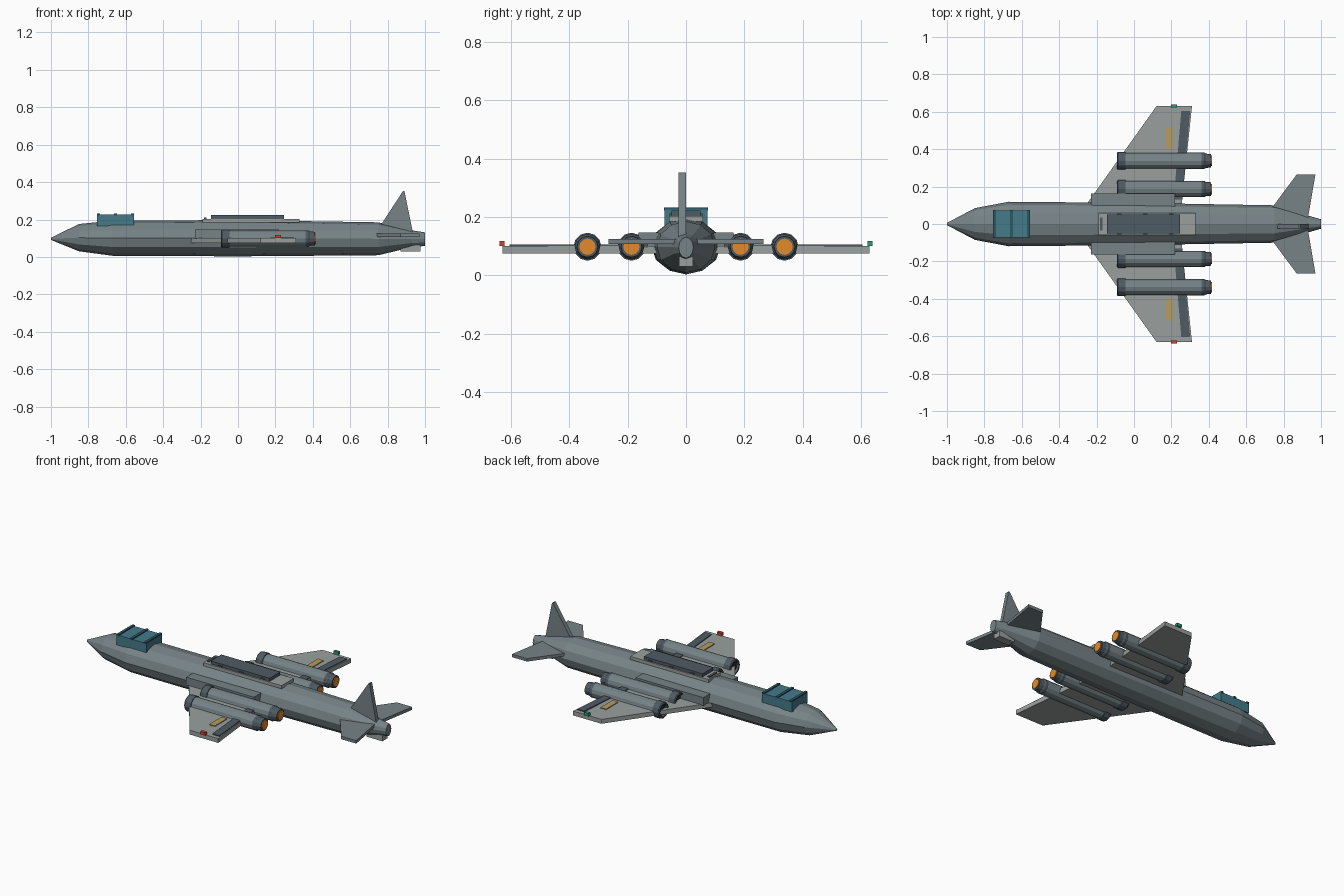
import bpy, bmesh, math

if "Cube" in bpy.data.objects:
    bpy.data.objects.remove(bpy.data.objects["Cube"])

mats = {}


def mat(name, rgb):
    m = bpy.data.materials.new(name)
    m.diffuse_color = [(c / 255) ** 2.2 for c in rgb] + [1]
    m.use_nodes = True
    m.node_tree.nodes["Principled BSDF"].inputs["Base Color"].default_value = m.diffuse_color
    mats[name] = m


for n, c in {"hull": (118, 130, 134), "wing": (152, 159, 157), "dark": (80, 91, 99),
             "intake": (42, 47, 52), "teal": (70, 122, 136), "rib": (48, 88, 100),
             "orange": (226, 138, 48), "tan": (180, 155, 95), "red": (200, 70, 50),
             "green": (50, 150, 115)}.items():
    mat(n, c)


def finish(name, bm, material):
    bmesh.ops.recalc_face_normals(bm, faces=bm.faces[:])
    me = bpy.data.meshes.new(name)
    bm.to_mesh(me)
    bm.free()
    me.materials.append(mats[material])
    ob = bpy.data.objects.new(name, me)
    bpy.context.collection.objects.link(ob)
    return ob


def loft(name, stations, material, y=0, sides=12):
    """Rings along x from (x, half width, half height, centre z)."""
    bm = bmesh.new()
    rings = []
    for x, ry, rz, cz in stations:
        rings.append([bm.verts.new((x, y + ry * math.cos(2 * math.pi * i / sides),
                                    cz + rz * math.sin(2 * math.pi * i / sides)))
                      for i in range(sides)])
    for a, b in zip(rings, rings[1:]):
        for i in range(sides):
            j = (i + 1) % sides
            bm.faces.new((a[i], a[j], b[j], b[i]))
    bm.faces.new(rings[0])
    bm.faces.new(rings[-1])
    return finish(name, bm, material)


def slab(name, pts, lo, hi, material, axis="z", sign=1):
    """Extrude an outline in the xy plane (axis z) or the xz plane (axis y)."""
    bm = bmesh.new()

    def place(u, v, w):
        return (u, v * sign, w) if axis == "z" else (u, w, v)
    a = [bm.verts.new(place(u, v, lo)) for u, v in pts]
    b = [bm.verts.new(place(u, v, hi)) for u, v in pts]
    bm.faces.new(a)
    bm.faces.new(b)
    for i in range(len(pts)):
        j = (i + 1) % len(pts)
        bm.faces.new((a[i], a[j], b[j], b[i]))
    return finish(name, bm, material)


def box(name, x0, x1, y0, y1, z0, z1, material, sign=1):
    return slab(name, [(x0, y0), (x1, y0), (x1, y1), (x0, y1)], z0, z1, material, "z", sign)


# Fuselage
loft("fuselage", [(-1, .006, .006, .097), (-.85, .085, .073, .103), (-.67, .119, .094, .1),
                  (0, .113, .097, .1), (.75, .1, .088, .097), (.93, .045, .045, .097),
                  (1, .025, .036, .095)], "hull")

# Canopy with ribs
box("canopy", -.755, -.555, -.073, .073, .165, .226, "teal")
for i, x in enumerate((-.745, -.655, -.565)):
    box(f"canopy_rib_{i}", x - .008, x + .008, -.076, .076, .222, .232, "rib")

# Dorsal plate with equipment housing
box("dorsal_plate", -.19, .33, -.058, .058, .185, .204, "wing")
box("dorsal_housing", -.145, .245, -.05, .05, .2, .223, "dark")
box("dorsal_vent", -.182, -.168, -.035, .035, .2, .21, "dark")
for s in (1, -1):
    for i, x in enumerate((-.08, .06, .2)):
        box(f"dorsal_clamp_{i}_{s}", x - .012, x + .012, .046, .057, .2, .212, "dark", s)

# Wings, engines and tailplane on both sides
for s, side in ((1, "left"), (-1, "right")):
    slab(f"{side}_wing", [(-.265, .09), (.12, .63), (.31, .63), (.25, .06), (-.2, .06)],
         .074, .1, "wing", sign=s)
    slab(f"{side}_flap", [(.212, .13), (.253, .605), (.3, .605), (.258, .13)],
         .095, .105, "dark", sign=s)
    box(f"{side}_wing_panel", .17, .207, .4, .515, .095, .105, "tan", s)
    box(f"{side}_tip_light", .198, .23, .622, .64, .1, .118, "green" if s > 0 else "red", s)
    box(f"{side}_root_fairing", -.23, .22, .08, .163, .098, .146, "hull", s)
    slab(f"{side}_tailplane", [(.74, .09), (.87, .265), (.97, .265), (.93, .03), (.74, .03)],
         .107, .125, "hull", sign=s)
    for k, y in (("inner", .187), ("outer", .338)):
        n, z = f"{side}_{k}", .098

        def tube(part, prof, material):
            loft(f"{n}_{part}", [(x, r, r, z) for x, r in prof], material, s * y)
        tube("engine", [(-.07, .043), (.375, .043)], "hull")
        tube("intake_ring", [(-.045, .043), (-.045, .048), (-.085, .048), (-.09, .044),
                             (-.09, .036), (-.072, .034)], "dark")
        tube("intake_disc", [(-.076, .035), (-.071, .035)], "intake")
        tube("nozzle", [(.36, .043), (.375, .044), (.385, .038), (.412, .036)], "dark")
        tube("exhaust", [(.4, .028), (.417, .028)], "orange")

# Tail fin and ventral block
slab("tail_fin", [(.76, .165), (.882, .352), (.89, .352), (.937, .12), (.8, .12)],
     -.025, 0, "hull", "y")
box("ventral_block", .87, .975, -.024, .024, .03, .065, "wing")
